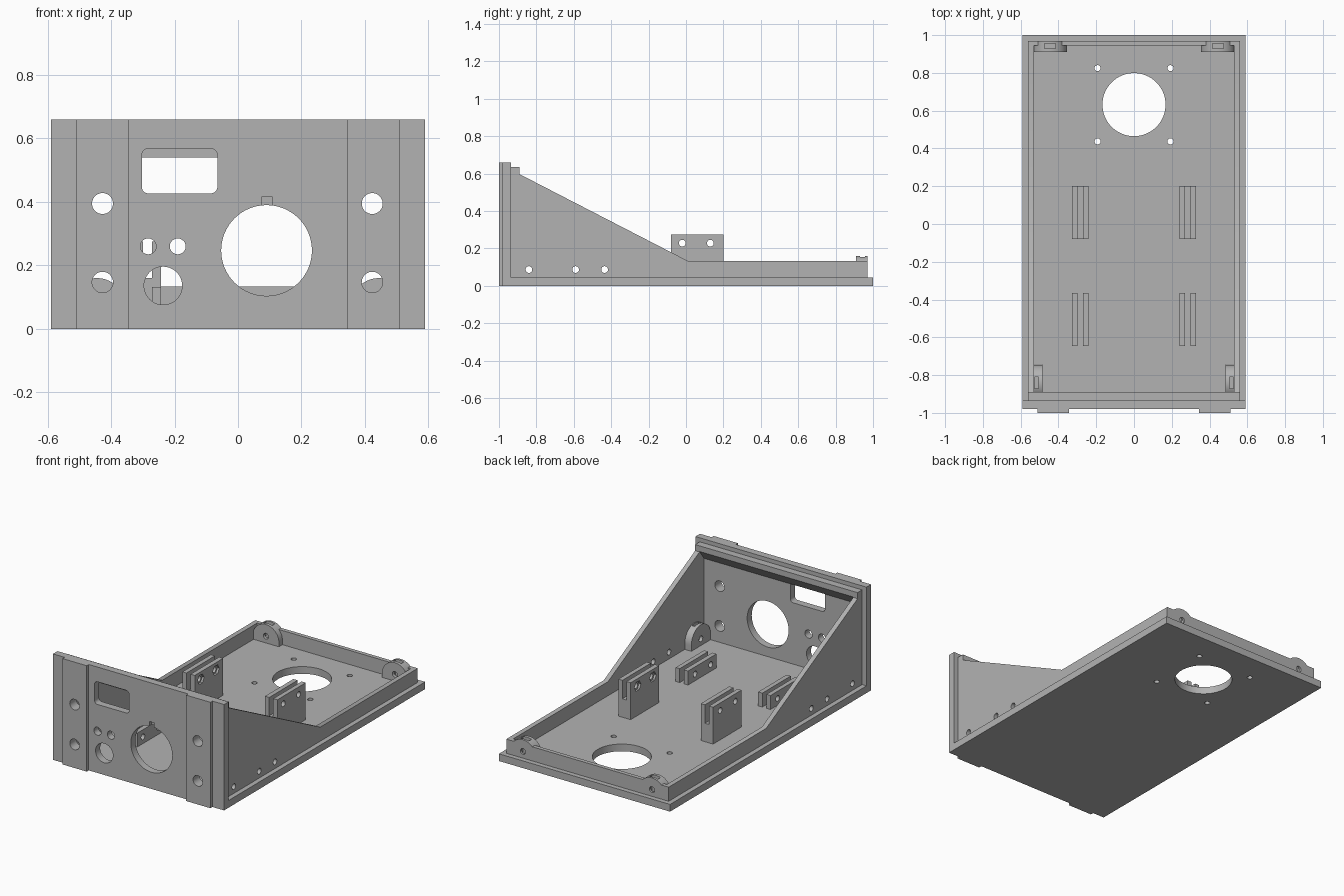
import bpy, bmesh, math

if "Cube" in bpy.data.objects:
    bpy.data.objects.remove(bpy.data.objects["Cube"], do_unlink=True)

grey = bpy.data.materials.new("plain grey")
grey.use_nodes = True
colour = (0.45, 0.45, 0.45, 1)
grey.diffuse_color = colour
grey.node_tree.nodes["Principled BSDF"].inputs["Base Color"].default_value = colour
parts = []


def rect(u0, u1, v0, v1):
    return [(u0, v0), (u1, v0), (u1, v1), (u0, v1)]


def disc(u, v, r, n=48, start=0.0, sweep=math.tau):
    return [(u + r * math.cos(start + sweep * i / n),
             v + r * math.sin(start + sweep * i / n)) for i in range(n)]


def arch(u, v, r, floor):
    top = [(u + r * math.cos(math.pi * i / 32), v + r * math.sin(math.pi * i / 32))
           for i in range(33)]
    return top + [(u - r, floor), (u + r, floor)]


def rounded(u0, u1, v0, v1, r):
    corners = [(u1 - r, v1 - r), (u0 + r, v1 - r), (u0 + r, v0 + r), (u1 - r, v0 + r)]
    return [(u + r * math.cos((k + i / 6) * math.pi / 2), v + r * math.sin((k + i / 6) * math.pi / 2))
            for k, (u, v) in enumerate(corners) for i in range(7)]


def prism(name, outline, axis, a, b):
    """Extrude a 2D outline along an axis, from a to b."""
    place = {"x": lambda p, d: (d, p[0], p[1]),
             "y": lambda p, d: (p[0], d, p[1]),
             "z": lambda p, d: (p[0], p[1], d)}[axis]
    bm = bmesh.new()
    low = [bm.verts.new(place(p, a)) for p in outline]
    high = [bm.verts.new(place(p, b)) for p in outline]
    bm.faces.new(low)
    bm.faces.new(high)
    for i in range(len(outline)):
        j = (i + 1) % len(outline)
        bm.faces.new((low[i], low[j], high[j], high[i]))
    bmesh.ops.recalc_face_normals(bm, faces=bm.faces)
    mesh = bpy.data.meshes.new(name)
    bm.to_mesh(mesh)
    bm.free()
    mesh.materials.append(grey)
    obj = bpy.data.objects.new(name, mesh)
    bpy.context.collection.objects.link(obj)
    return obj


def part(*args):
    obj = prism(*args)
    parts.append(obj)
    return obj


def cut(obj, outline, axis, a, b):
    """Remove an extruded outline from a part."""
    cutter = prism("cutter", outline, axis, a, b)
    cutter.hide_render = True
    mod = obj.modifiers.new("cut", "BOOLEAN")
    mod.operation, mod.solver, mod.object = "DIFFERENCE", "EXACT", cutter
    graph = bpy.context.evaluated_depsgraph_get()
    mesh = bpy.data.meshes.new_from_object(obj.evaluated_get(graph))
    obj.modifiers.clear()
    obj.data = mesh
    bpy.data.objects.remove(cutter, do_unlink=True)


FLOOR, RIM = 0.045, 0.133
SCREW_Z, SCREW_R = 0.087, 0.018
FRONT = -0.935

# Base plate with round opening and four mounting holes
base = part("base_plate", rect(-0.59, 0.59, FRONT, 1), "z", 0, FLOOR)
cut(base, disc(0, 0.632, 0.167, 64), "z", -0.1, 0.2)
for x in (-0.193, 0.193):
    for y in (0.437, 0.825):
        cut(base, disc(x, y, 0.016, 24), "z", -0.1, 0.2)

# Front panel with two raised vertical bands
half = [(0.343, -0.98), (0.343, -1), (0.51, -1), (0.51, -0.98), (0.59, -0.98), (0.59, FRONT)]
panel = part("front_panel", half + [(-x, y) for x, y in reversed(half)], "z", 0, 0.66)
cut(panel, rounded(-0.303, -0.065, 0.427, 0.568, 0.02), "y", -1.1, -0.8)
cut(panel, disc(0.09, 0.247, 0.143, 64), "y", -1.1, -0.8)
cut(panel, rect(0.075, 0.107, 0.36, 0.417), "y", -1.1, -0.958)
for x, z, r in ((-0.283, 0.26, 0.025), (-0.19, 0.26, 0.025), (-0.236, 0.136, 0.06)):
    cut(panel, disc(x, z, r), "y", -1.1, -0.8)
for x in (-0.427, 0.423):
    for z in (0.147, 0.395):
        cut(panel, disc(x, z, 0.033), "y", -1.1, -0.8)

# Lip behind the top of the front panel, with a sloped underside
part("top_lip", [(FRONT, 0.635), (-0.89, 0.635), (-0.89, 0.6), (FRONT, 0.54)], "x", -0.53, 0.53)

# Back wall
back = part("back_wall", rect(-0.53, 0.53, FLOOR, RIM), "y", 0.945, 0.97)

wall_outline = [(FRONT, FLOOR), (0.97, FLOOR), (0.97, RIM), (0.01, RIM),
                (-0.89, 0.597), (-0.89, 0.635), (FRONT, 0.635)]
for side, label in ((1, "left"), (-1, "right")):
    # Sloping side wall and its screw holes
    wall = part(label + "_side_wall", wall_outline, "x", side * 0.53, side * 0.56)
    for y in (-0.84, -0.59, -0.435):
        cut(wall, disc(y, SCREW_Z, SCREW_R, 24), "x", side * 0.4, side * 0.7)

    # Front lug against the side wall, with nut slot
    lug = part(label + "_front_lug", arch(-0.84, 0.08, 0.095, FLOOR), "x", side * 0.485, side * 0.53)
    cut(lug, disc(-0.84, SCREW_Z, SCREW_R, 24), "x", side * 0.4, side * 0.7)
    cut(lug, rect(side * 0.505, side * 0.526, -0.872, -0.81), "z", 0.055, 0.3)

    # Back lug against the back wall, with nut slot
    ear = part(label + "_back_lug", arch(side * 0.445, 0.07, 0.09, FLOOR), "y", 0.91, 0.97)
    for piece in (ear, back):
        cut(piece, disc(side * 0.445, SCREW_Z, SCREW_R, 24), "y", 0.8, 1.1)
        cut(piece, rect(side * 0.415, side * 0.475, 0.929, 0.956), "z", 0.055, 0.3)

    # Tall slotted bracket with nut recesses on its inner face
    tall = part(label + "_tall_bracket", rect(-0.08, 0.2, FLOOR, 0.275), "x", side * 0.242, side * 0.327)
    cut(tall, rect(side * 0.271, side * 0.299, -0.2, 0.3), "z", 0.16, 0.4)
    for y in (-0.02, 0.13):
        cut(tall, disc(y, 0.228, SCREW_R, 24), "x", side * 0.1, side * 0.5)
        cut(tall, disc(y, 0.228, 0.032, 6), "x", side * 0.1, side * 0.255)

    # Low bracket made of two plates
    for name, a, b in (("inner", 0.242, 0.271), ("outer", 0.299, 0.327)):
        plate = part(f"{label}_low_bracket_{name}", rect(-0.645, -0.365, FLOOR, 0.132),
                     "x", side * a, side * b)
        for y in (-0.59, -0.435):
            cut(plate, disc(y, SCREW_Z, SCREW_R, 24), "x", side * 0.1, side * 0.5)

# Smooth the round walls and keep the edges sharp
bpy.ops.object.select_all(action="DESELECT")
for obj in parts:
    obj.select_set(True)
bpy.context.view_layer.objects.active = parts[0]
bpy.ops.object.shade_smooth_by_angle()
